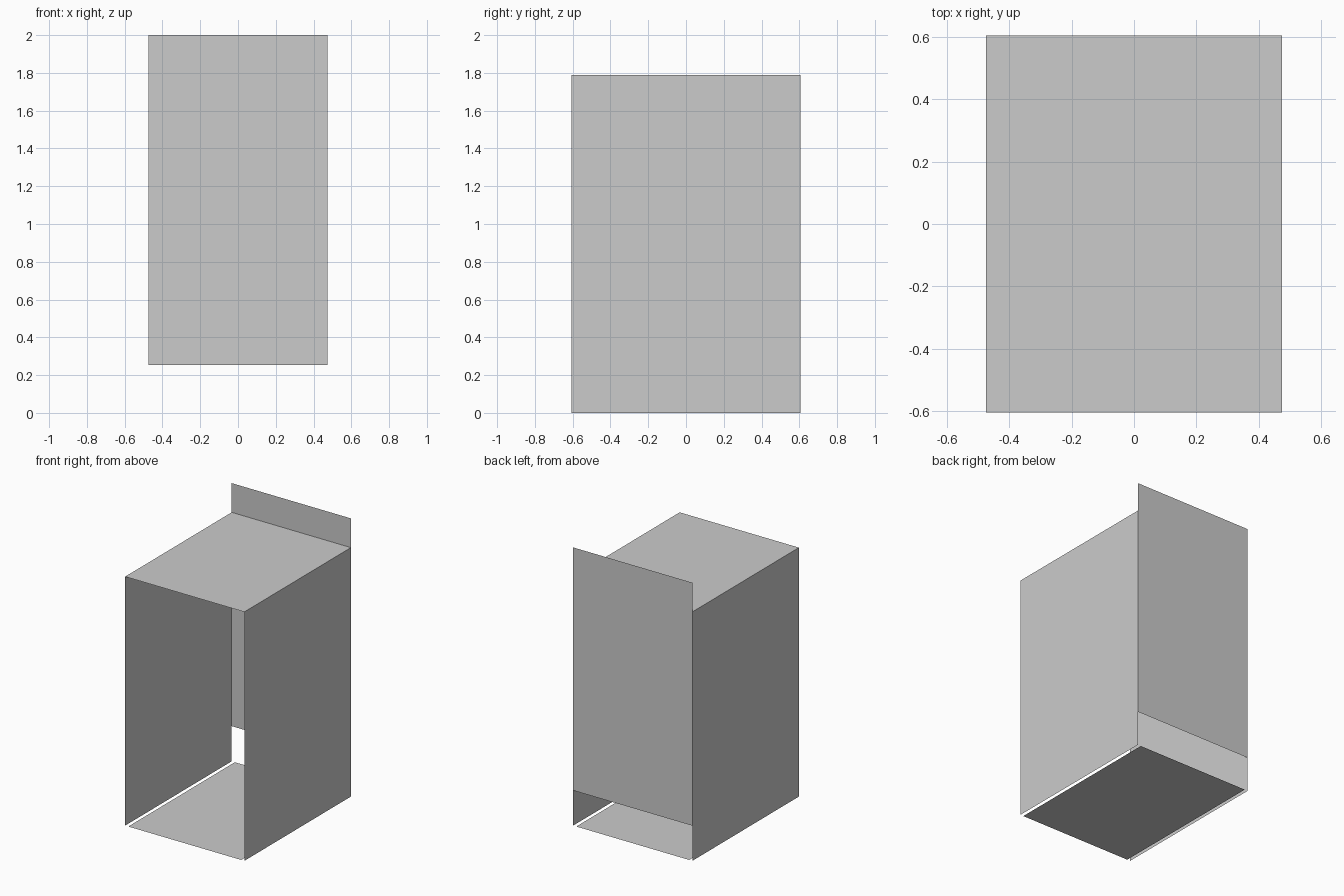
import bpy
from mathutils import Vector

if "Cube" in bpy.data.objects:
    bpy.data.objects.remove(bpy.data.objects["Cube"])

grey = bpy.data.materials.new("plain grey")
grey.diffuse_color = (0.6, 0.6, 0.6, 1)
grey.use_nodes = True
grey.node_tree.nodes["Principled BSDF"].inputs["Base Color"].default_value = grey.diffuse_color

W, D = 0.474, 0.605   # half width, half depth
H = 1.79              # height of the side panels


def panel(name, corner, edge_a, edge_b):
    """Single flat sheet from a corner and two edge vectors."""
    c, a, b = Vector(corner), Vector(edge_a), Vector(edge_b)
    mesh = bpy.data.meshes.new(name)
    mesh.from_pydata([c, c + a, c + a + b, c + b], [], [(0, 1, 2, 3)])
    mesh.materials.append(grey)
    obj = bpy.data.objects.new(name, mesh)
    bpy.context.collection.objects.link(obj)
    return obj


# side walls, facing outwards
panel("right_wall", (W, -D, 0), (0, 2 * D, 0), (0, 0, H))
panel("left_wall", (-W, D, 0), (0, -2 * D, 0), (0, 0, H))

# roof between the walls
panel("roof", (-W, -D, H), (2 * W, 0, 0), (0, 2 * D, 0))

# back sheet, raised off the ground and standing above the roof
panel("back_wall", (W, D, 0.253), (-2 * W, 0, 0), (0, 0, 2 - 0.253))

# floor, slightly narrower than the walls
F = W - 0.025
panel("floor", (-F, -D, 0), (2 * F, 0, 0), (0, 2 * D, 0))
